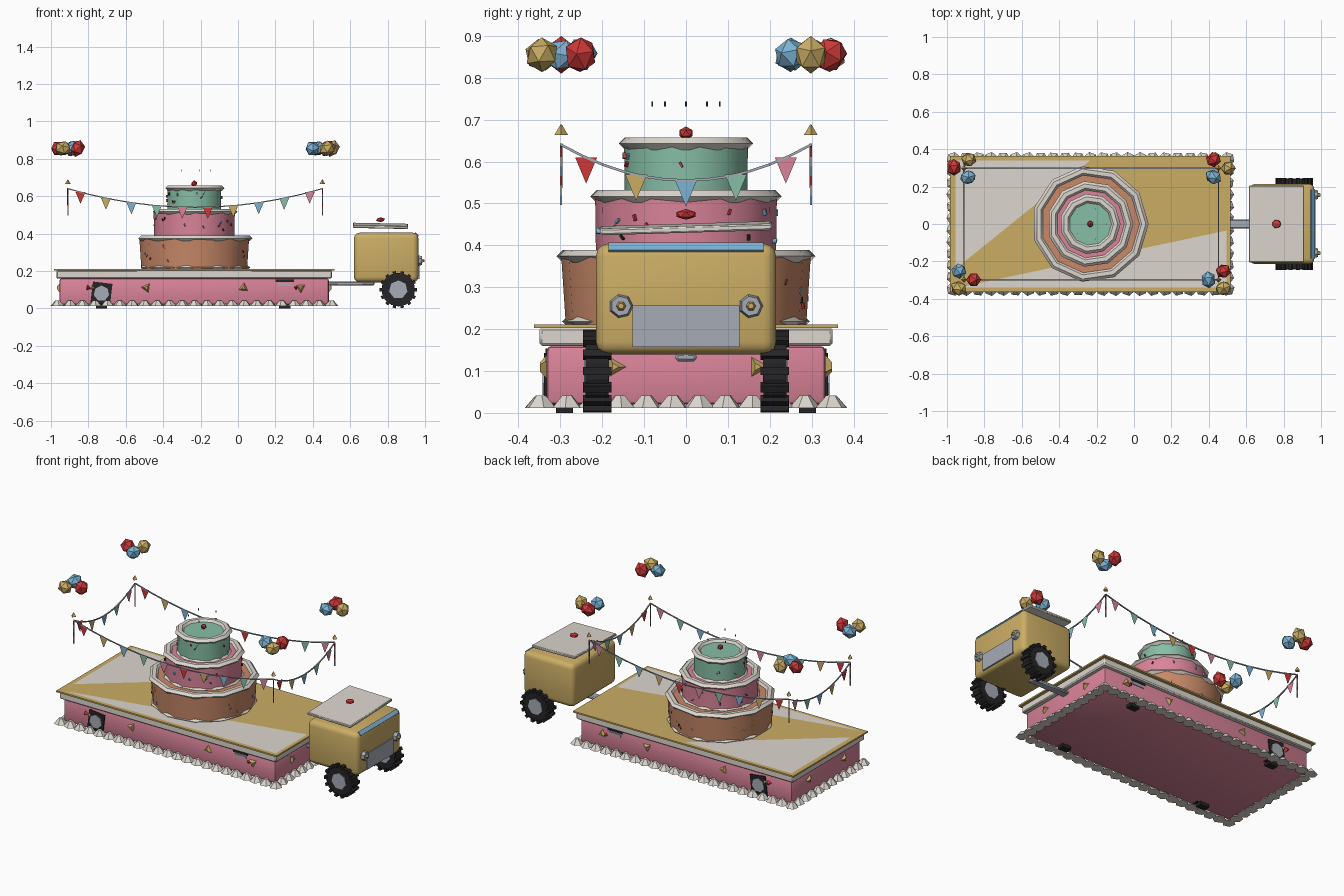
import bpy, bmesh, math, random
from mathutils import Matrix, Vector, Euler

if "Cube" in bpy.data.objects:
    bpy.data.objects.remove(bpy.data.objects["Cube"])

random.seed(4)
COL = dict(cream=(.72, .68, .62), pink=(.70, .23, .32), gold=(.60, .42, .13), orange=(.58, .25, .14),
           mint=(.24, .52, .38), blue=(.20, .45, .66), red=(.62, .04, .04), black=(.018, .018, .02),
           grey=(.38, .41, .46))
MAT = {}
for n, c in COL.items():
    MAT[n] = bpy.data.materials.new(n)
    MAT[n].diffuse_color = (*c, 1)


def T(loc, rot=(0, 0, 0), s=(1, 1, 1)):
    return Matrix.LocRotScale(Vector(loc), Euler(rot), Vector(s))


def cube(bm, loc, size, rot=(0, 0, 0)):
    bmesh.ops.create_cube(bm, size=1, matrix=T(loc, rot, size))


def cone(bm, loc, r1, r2, h, n=12, rot=(0, 0, 0)):
    bmesh.ops.create_cone(bm, cap_ends=True, segments=n, radius1=r1, radius2=r2, depth=h, matrix=T(loc, rot))


def ico(bm, loc, s, sub=1, rot=(0, 0, 0)):
    bmesh.ops.create_icosphere(bm, subdivisions=sub, radius=1, matrix=T(loc, rot, s))


def poly(bm, pts):
    return bm.faces.new([bm.verts.new(p) for p in pts])


def finish(name, bm, mat, smooth=None, bevel=0, segs=2):
    if bevel:
        bmesh.ops.bevel(bm, geom=bm.edges[:], offset=bevel, segments=segs, profile=.5, affect='EDGES')
    me = bpy.data.meshes.new(name)
    bm.to_mesh(me)
    bm.free()
    me.materials.append(MAT[mat])
    if smooth:
        me.shade_smooth()
        me.set_sharp_from_angle(angle=math.radians(smooth))
    ob = bpy.data.objects.new(name, me)
    bpy.context.collection.objects.link(ob)
    return ob


def groups():
    return {k: bmesh.new() for k in COL}


def finish_groups(name, g, smooth=None):
    for k, bm in g.items():
        if bm.verts:
            finish(k + "_" + name, bm, k, smooth)
        else:
            bm.free()


CX = -.234

# float base: skirt, deck, gold trim
bm = bmesh.new()
cube(bm, (CX, 0, .09), (1.44, .665, .14))
finish("skirt", bm, "pink", 40, .012)
bm = bmesh.new()
cube(bm, (CX, 0, .182), (1.475, .70, .044))
finish("deck", bm, "cream", 40, .006, 1)
bm = bmesh.new()
cube(bm, (CX, 0, .207), (1.50, .725, .009))
finish("deck_trim", bm, "gold")
# cream deck panels beside the diagonal gold band
bm = bmesh.new()
Z = .2125
poly(bm, [(-.955, .34, Z), (-.955, -.24, Z), (-.235, .34, Z)])
poly(bm, [(-.94, -.34, Z), (.495, -.34, Z), (.495, -.035, Z)])
finish("deck_panels", bm, "cream")

# icing scallops around the skirt
bm = bmesh.new()
for s in (-1, 1):
    for i in range(23):
        cone(bm, (-.965 + i * 1.465 / 22, s * .347, .027), .038, .012, .03, 6, (0, 0, random.random()))
    for i in range(1, 11):
        cone(bm, (CX + s * .731, -.347 + i * .694 / 11, .027), .038, .012, .03, 6, (0, 0, random.random()))
finish("skirt_scallops", bm, "cream")

# float wheels showing through the skirt
tyre, hub = bmesh.new(), bmesh.new()
for s in (-1, 1):
    cube(tyre, (-.73, s * .31, .08), (.105, .058, .115), (0, .12, 0))
    cone(hub, (-.73, s * .325, .08), .042, .042, .036, 7, (math.pi / 2, 0, 0))
    cube(tyre, (.25, s * .31, .148), (.10, .05, .012))
    cube(hub, (.25, s * .312, .128), (.08, .05, .015))
    for x in (-.73, .25):
        cube(tyre, (x, s * .29, .013), (.06, .04, .026))
finish("float_tyres", tyre, "black")
finish("float_hubs", hub, "grey")

# skirt star ornaments
g = groups()
for s in (-1, 1):
    for x, c, r in ((-.80, "red", .022), (-.775, "gold", .02), (-.49, "gold", .036), (.03, "gold", .036),
                    (.335, "gold", .036), (.31, "red", .016)):
        cone(g[c], (x, s * .337, .11), r, r * .3, .024, 3, (s * -math.pi / 2, x * 3, 0))
    for y in (-.17, .17):
        cone(g["gold"], (CX + s * .724, y, .11), .034, .01, .02, 3, (0, s * math.pi / 2, 0))
finish_groups("skirt_stars", g)

# cake tiers with icing rings
def ring(bm, z, r, w, h, n=11):
    prof = [(r - w, z), (r - w * .75, z + h * .5), (r - w * .3, z + h * .5), (r, z), (r - w * .3, z - h * .5)]
    rows = []
    for i in range(n):
        a = 2 * math.pi * i / n
        rows.append([bm.verts.new((CX + p * math.cos(a), p * math.sin(a), q)) for p, q in prof])
    for i in range(n):
        A, B = rows[i], rows[(i + 1) % n]
        for j in range(5):
            k = (j + 1) % 5
            bm.faces.new((A[j], A[k], B[k], B[j]))
    bmesh.ops.recalc_face_normals(bm, faces=bm.faces[:])


rings = bmesh.new()
sprinkles = groups()
for name, col, z0, z1, r0, r1, n in (("bottom_tier", "orange", .21, .376, .287, .298, 18),
                                     ("middle_tier", "pink", .37, .519, .215, .217, 16),
                                     ("top_tier", "mint", .51, .645, .146, .148, 14)):
    bm = bmesh.new()
    cone(bm, (CX, 0, (z0 + z1) / 2), r0, r1, z1 - z0, n)
    finish(name, bm, col, 40)
    ring(rings, z1 - .002, r1 + .014, .05, .03)
    ring(rings, z0 + .008, r0 + .012, .04, .022)
    # sprinkles on the side of the tier
    for i in range(int(r0 * 90)):
        a = random.uniform(0, 6.283)
        z = random.uniform(z0 + .04, z1 - .03)
        cube(sprinkles[random.choice(("red", "blue", "gold", "black"))],
             (CX + r0 * math.cos(a), r0 * math.sin(a), z), (.012, .005, .014),
             (random.uniform(-1, 1), 0, a))
finish("icing_rings", rings, "cream", 35)
finish_groups("sprinkles", sprinkles)

# cherry and candle wicks
bm = bmesh.new()
ico(bm, (CX, 0, .668), (.018, .018, .016))
finish("cherry", bm, "red")
bm = bmesh.new()
for i in range(5):
    a = i * math.tau / 5
    cube(bm, (CX + .085 * math.cos(a), .085 * math.sin(a), .737), (.004, .004, .012))
finish("candle_wicks", bm, "black")

# corner posts, finials and balloon clusters
PX, PY = (-.91, .451), .298
posts, balloons, finials = groups(), groups(), bmesh.new()
START = {(0, 1): (175, 295, 60), (0, -1): (0, 120, 240), (1, 1): (120, 240, 0), (1, -1): (60, 180, 300)}
for (i, s), angs in START.items():
    x, y = PX[i], s * PY
    for k in range(6):
        cube(posts[("blue", "cream", "red")[k % 3]], (x, y, .508 + k * .023), (.005, .005, .023))
    cone(finials, (x, y, .676), .016, .002, .024, 4)
    for c, a in zip(("red", "blue", "gold"), angs):
        a = math.radians(a)
        ico(balloons[c], (x + .053 * math.cos(a), y + .053 * math.sin(a), .855), (.04, .04, .047),
            1, (.4 * a, .3, a))
finish_groups("post_stripes", posts)
finish("post_finials", finials, "gold")
finish_groups("balloons", balloons)

# bunting ropes and flags
flags, rope = groups(), bmesh.new()
ORDER = ("red", "gold", "blue", "mint", "pink")


def bunting(a, b, sag, n):
    a, b = Vector(a), Vector(b)
    d = (b - a).normalized()

    def pt(t):
        return a.lerp(b, t) - Vector((0, 0, sag * 4 * t * (1 - t)))
    for i in range(12):
        p, q = pt(i / 12), pt((i + 1) / 12)
        m = T((p + q) / 2, (q - p).to_track_quat('X', 'Z').to_euler(), ((q - p).length, .006, .006))
        bmesh.ops.create_cube(rope, size=1, matrix=m)
    nrm = d.cross(Vector((0, 0, 1))) * .002
    for i in range(n):
        p = pt((i + .5) / n)
        bm = flags[ORDER[i % 5]]
        tri = [p - d * .026, p + d * .026, p - Vector((0, 0, .062))]
        poly(bm, [v + nrm for v in tri])
        poly(bm, [v - nrm for v in reversed(tri)])


for s in (-1, 1):
    bunting((PX[0], s * PY, .64), (PX[1], s * PY, .64), .10, 10)
for x in PX:
    bunting((x, -PY, .64), (x, PY, .64), .085, 5)
finish("bunting_rope", rope, "grey")
finish_groups("bunting_flags", flags)

# tractor body, roof, windscreen, grille
bm = bmesh.new()
cube(bm, (.792, 0, .272), (.345, .43, .265))
finish("tractor_body", bm, "gold", 40, .03, 3)
bm = bmesh.new()
cube(bm, (.762, 0, .441), (.295, .41, .016), (.03, .02, 0))
finish("tractor_roof", bm, "cream", 40, .004, 1)
bm = bmesh.new()
cube(bm, (.955, 0, .395), (.026, .37, .008), (0, math.radians(45), 0))
finish("windscreen", bm, "blue")
bm = bmesh.new()
cube(bm, (.965, 0, .207), (.009, .255, .10))
finish("grille", bm, "grey")
bm = bmesh.new()
ico(bm, (.762, 0, .474), (.026, .026, .013))
finish("roof_beacon", bm, "red")

# headlights
rim, lamp = bmesh.new(), bmesh.new()
for s in (-1, 1):
    cone(rim, (.972, s * .155, .255), .03, .024, .025, 7, (0, math.pi / 2, 0))
    cone(lamp, (.988, s * .155, .255), .014, .007, .018, 6, (0, math.pi / 2, 0))
finish("headlight_rims", rim, "grey")
finish("headlight_lamps", lamp, "gold")

# tractor wheels with tread blocks
tyre, hub = bmesh.new(), bmesh.new()
for s in (-1, 1):
    cone(tyre, (.857, s * .212, .1), .09, .09, .055, 14, (math.pi / 2, 0, 0))
    cone(hub, (.857, s * .214, .1), .05, .05, .06, 7, (math.pi / 2, 0, 0))
    for i in range(14):
        a = i * math.tau / 14
        cube(tyre, (.857 + .09 * math.cos(a), s * .212, .1 + .09 * math.sin(a)), (.02, .068, .018), (0, -a, 0))
finish("tractor_tyres", tyre, "black")
finish("tractor_hubs", hub, "grey")

# tow bar
bm = bmesh.new()
cube(bm, (.60, 0, .133), (.26, .05, .02))
finish("tow_bar", bm, "grey", 40, .006, 1)

for m in bpy.data.materials:
    if m.users and not m.is_grease_pencil:
        m.use_nodes = True
        m.node_tree.nodes["Principled BSDF"].inputs["Base Color"].default_value = m.diffuse_color
